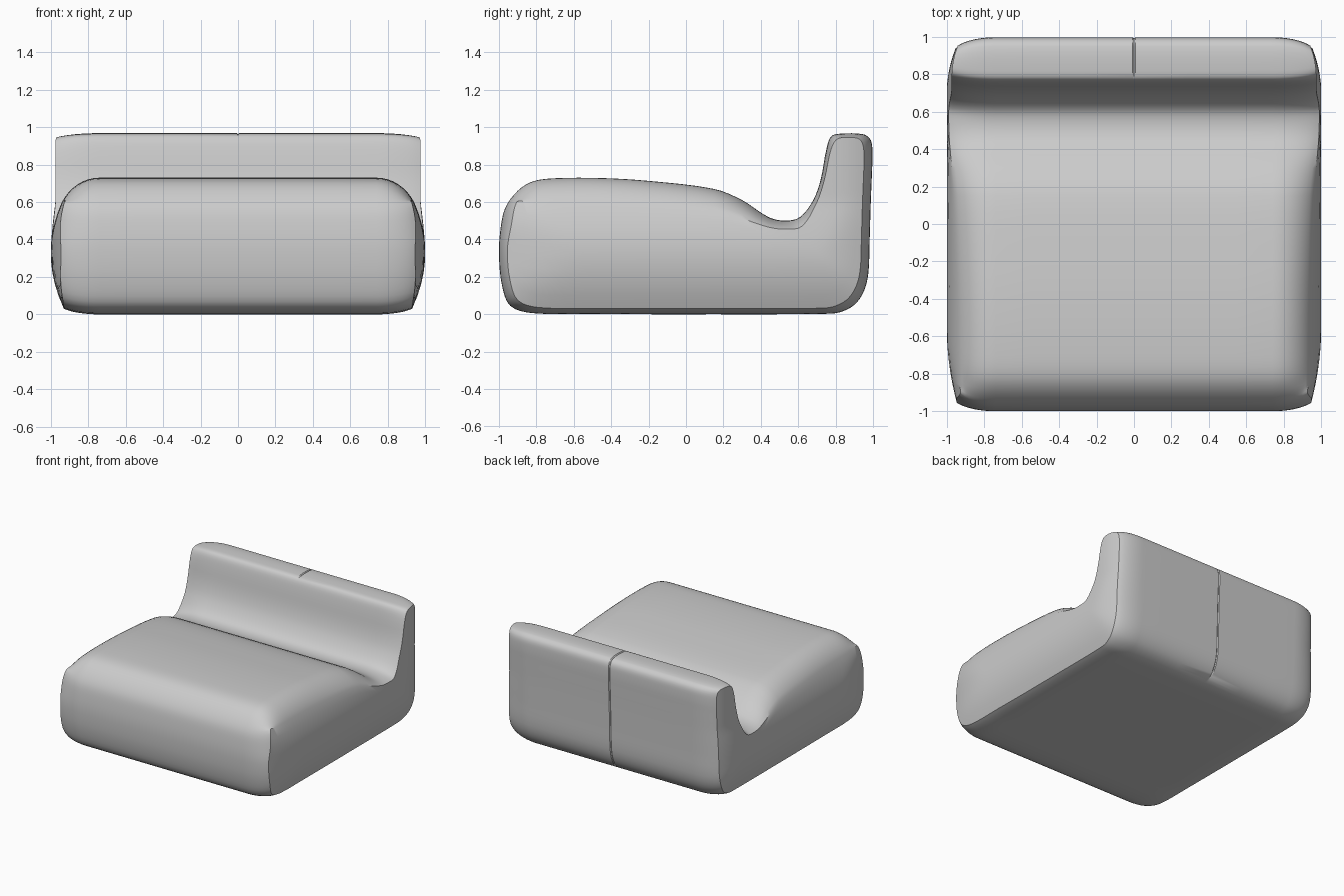
import bpy, bmesh
from math import sin, cos, pi
from mathutils import Vector

if "Cube" in bpy.data.objects:
    bpy.data.objects.remove(bpy.data.objects["Cube"])

# Side-view (y, z) outlines, front tip to top rear corner
TIP, END = (-1.0, .33), (.95, .962)
UPPER = [(-.99, .47), (-.965, .572), (-.90, .66), (-.82, .71), (-.7, .727), (-.45, .728),
         (-.2, .713), (.15, .67), (.3, .61), (.44, .52), (.53, .50), (.61, .52), (.68, .61),
         (.72, .72), (.75, .88), (.775, .95), (.82, .965)]
LOWER = [(-.985, .16), (-.94, .045), (-.82, .006), (-.5, .002), (-.2, .0), (.15, .0), (.5, .0),
         (.72, .002), (.82, .01), (.90, .05), (.95, .12), (.975, .22), (.982, .4), (.988, .6),
         (.994, .75), (.997, .86), (.988, .93)]
# Seam line on the side, matching UPPER
SEAM = [(-.935, .47), (-.905, .6), (-.86, .603), (-.78, .603), (-.68, .602), (-.45, .598),
        (-.2, .585), (.15, .556), (.3, .512), (.44, .466), (.53, .455), (.62, .47), (.70, .6),
        (.74, .72), (.772, .87), (.80, .93), (.84, .945)]
SUB = 4


def smooth_loop(pts):
    """Closed Catmull-Rom curve through the points."""
    pts = [Vector(p) for p in pts]
    n, out = len(pts), []
    for i in range(n):
        a, b, c, d = (pts[(i + k) % n] for k in (-1, 0, 1, 2))
        # centripetal-style limited tangents
        l1, l2, l3 = (b - a).length, (c - b).length, (d - c).length
        m1 = (c - a) / (l1 + l2) * l2
        m2 = (d - b) / (l2 + l3) * l2
        for k in range(SUB):
            t = k / SUB
            out.append(b * (2*t**3 - 3*t*t + 1) + m1 * (t**3 - 2*t*t + t)
                       + c * (3*t*t - 2*t**3) + m2 * (t**3 - t*t))
    return out


def pull(p):
    return (p[0] * .955, p[1] * .95 + .03)


def side_x(y, z):
    """Bulging side surface."""
    back = min(1, max(0, (y - .4) / .3))
    if z > .33:
        q = (z - .33) / .27
        dz = (1 - back) * .06 * q * q + back * (.025 * min(1, q) ** 1.5)
    else:
        dz = .07 * ((.33 - z) / .3) ** 2
    dy = .05 * max(0, (-y - .55) / .39) ** 2 + .04 * max(0, (y - .7) / .22) ** 2
    return 1 - (dz * dz + dy * dy) ** .5


outer = smooth_loop([TIP] + UPPER + [END] + LOWER[::-1])
inner = smooth_loop([pull(TIP)] + SEAM + [(.92, .94)] + [pull(p) for p in LOWER[::-1]])
N = len(outer)
bm = bmesh.new()


def bridge(a, b):
    for i in range(len(a)):
        j = (i + 1) % len(a)
        bm.faces.new((a[i], a[j], b[j], b[i]))


# Straight middle, with a pressed seam down the centre of the back
rings = []
for x in (0, .007, .3, .55, .74):
    ring = []
    for p in outer:
        y, z = p
        if x == 0 and (z > .955 or y > .87):
            y -= .006
            z -= .006 if z > .955 else 0
        ring.append(bm.verts.new((x, y, z)))
    rings.append(ring)

# Rounded shoulder down to the side seam
STEPS, TOP = 8, pi / 3
for k in range(1, STEPS + 1):
    a = TOP * k / STEPS
    fx, fd = sin(a) / sin(TOP), (cos(a) - cos(TOP)) / (1 - cos(TOP))
    ring = []
    for o, i in zip(outer, inner):
        p = i.lerp(o, fd)
        ring.append(bm.verts.new((.74 + (side_x(*i) - .74) * fx, p.x, p.y)))
    rings.append(ring)
for a, b in zip(rings, rings[1:]):
    bridge(a, b)

# Bulging side panel between upper and lower seam
rim, H, ROWS = rings[-1], N // 2, 8
cols = [[rim[0]] * (ROWS + 1)]
for i in range(1, H):
    u, l = inner[i], inner[N - i]
    mid = []
    for k in range(1, ROWS):
        p = u.lerp(l, k / ROWS)
        mid.append(bm.verts.new((side_x(*p), p.x, p.y)))
    cols.append([rim[i]] + mid + [rim[N - i]])
cols.append([rim[H]] * (ROWS + 1))
for a, b in zip(cols, cols[1:]):
    for k in range(ROWS):
        vs = list(dict.fromkeys((a[k], b[k], b[k + 1], a[k + 1])))
        bm.faces.new(vs)

bmesh.ops.recalc_face_normals(bm, faces=bm.faces)
mesh = bpy.data.meshes.new("lounge_seat")
# Mirror copy for the left half
half = bm.verts[:] + bm.edges[:] + bm.faces[:]
dup = bmesh.ops.duplicate(bm, geom=half)["geom"]
for v in (g for g in dup if isinstance(g, bmesh.types.BMVert)):
    v.co.x = -v.co.x
bmesh.ops.remove_doubles(bm, verts=bm.verts[:], dist=1e-5)
bmesh.ops.recalc_face_normals(bm, faces=bm.faces)
bm.to_mesh(mesh)
bm.free()

seat = bpy.data.objects.new("lounge_seat", mesh)
bpy.context.collection.objects.link(seat)
bpy.context.view_layer.objects.active = seat
seat.select_set(True)
bpy.ops.object.shade_smooth_by_angle(angle=pi / 6)
